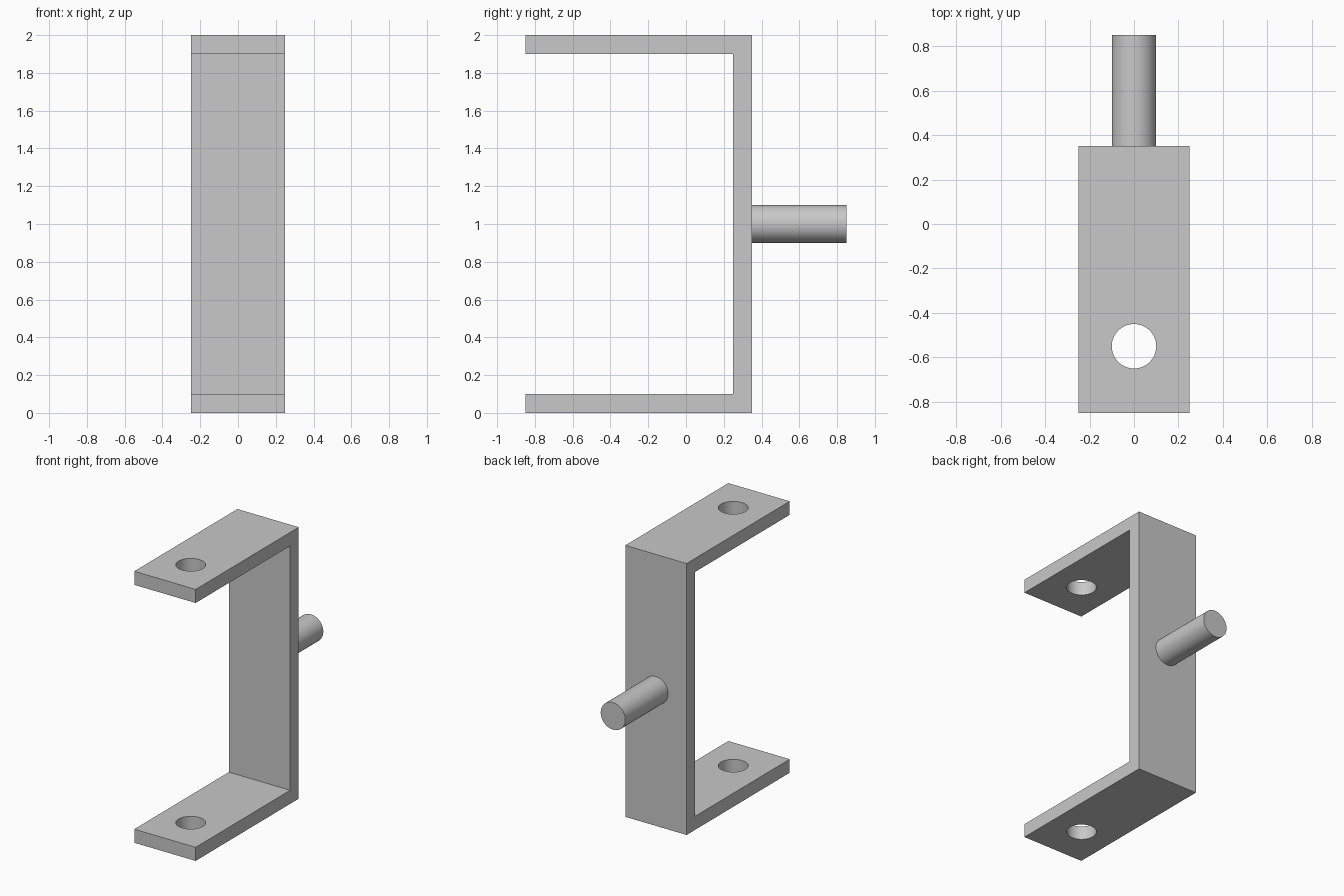
import bpy
import bmesh
import math

cube = bpy.data.objects.get("Cube")
if cube:
    bpy.data.objects.remove(cube, do_unlink=True)

HALF_WIDTH = 0.25
THICK = 0.1
FRONT, BACK, HEIGHT = -0.85, 0.35, 2.0
RADIUS = 0.1

# Single grey metal
metal = bpy.data.materials.new("grey metal")
metal.use_nodes = True
grey = (0.58, 0.58, 0.58, 1)
metal.diffuse_color = grey
metal.node_tree.nodes["Principled BSDF"].inputs["Base Color"].default_value = grey


def cylinder(name, depth, location, rotation=(0, 0, 0)):
    bpy.ops.mesh.primitive_cylinder_add(
        vertices=64, radius=RADIUS, depth=depth, location=location, rotation=rotation)
    obj = bpy.context.object
    obj.name = name
    obj.data.materials.append(metal)
    return obj


def smooth(obj):
    bpy.ops.object.select_all(action='DESELECT')
    obj.select_set(True)
    bpy.context.view_layer.objects.active = obj
    bpy.ops.object.shade_smooth_by_angle(angle=math.radians(30))


# C-shaped bracket: side profile extruded across the width
inner = BACK - THICK
profile = [(FRONT, 0), (BACK, 0), (BACK, HEIGHT), (FRONT, HEIGHT),
           (FRONT, HEIGHT - THICK), (inner, HEIGHT - THICK),
           (inner, THICK), (FRONT, THICK)]
bm = bmesh.new()
face = bm.faces.new([bm.verts.new((-HALF_WIDTH, y, z)) for y, z in profile])
result = bmesh.ops.extrude_face_region(bm, geom=[face])
moved = [v for v in result["geom"] if isinstance(v, bmesh.types.BMVert)]
bmesh.ops.translate(bm, vec=(2 * HALF_WIDTH, 0, 0), verts=moved)
bmesh.ops.recalc_face_normals(bm, faces=bm.faces)
mesh = bpy.data.meshes.new("bracket")
bm.to_mesh(mesh)
bm.free()
mesh.materials.append(metal)
bracket = bpy.data.objects.new("bracket", mesh)
bpy.context.collection.objects.link(bracket)

# Round hole through both arms
cutter = cylinder("hole_cutter", HEIGHT + 1, (0, -0.55, HEIGHT / 2))
cutter.hide_render = True
cut = bracket.modifiers.new("holes", 'BOOLEAN')
cut.operation = 'DIFFERENCE'
cut.solver = 'EXACT'
cut.object = cutter
bpy.context.view_layer.objects.active = bracket
bpy.ops.object.modifier_apply(modifier=cut.name)
bpy.data.objects.remove(cutter, do_unlink=True)
smooth(bracket)

# Pin standing out from the back plate
pin = cylinder("pin", 0.5, (0, BACK + 0.25, HEIGHT / 2), (math.pi / 2, 0, 0))
smooth(pin)
